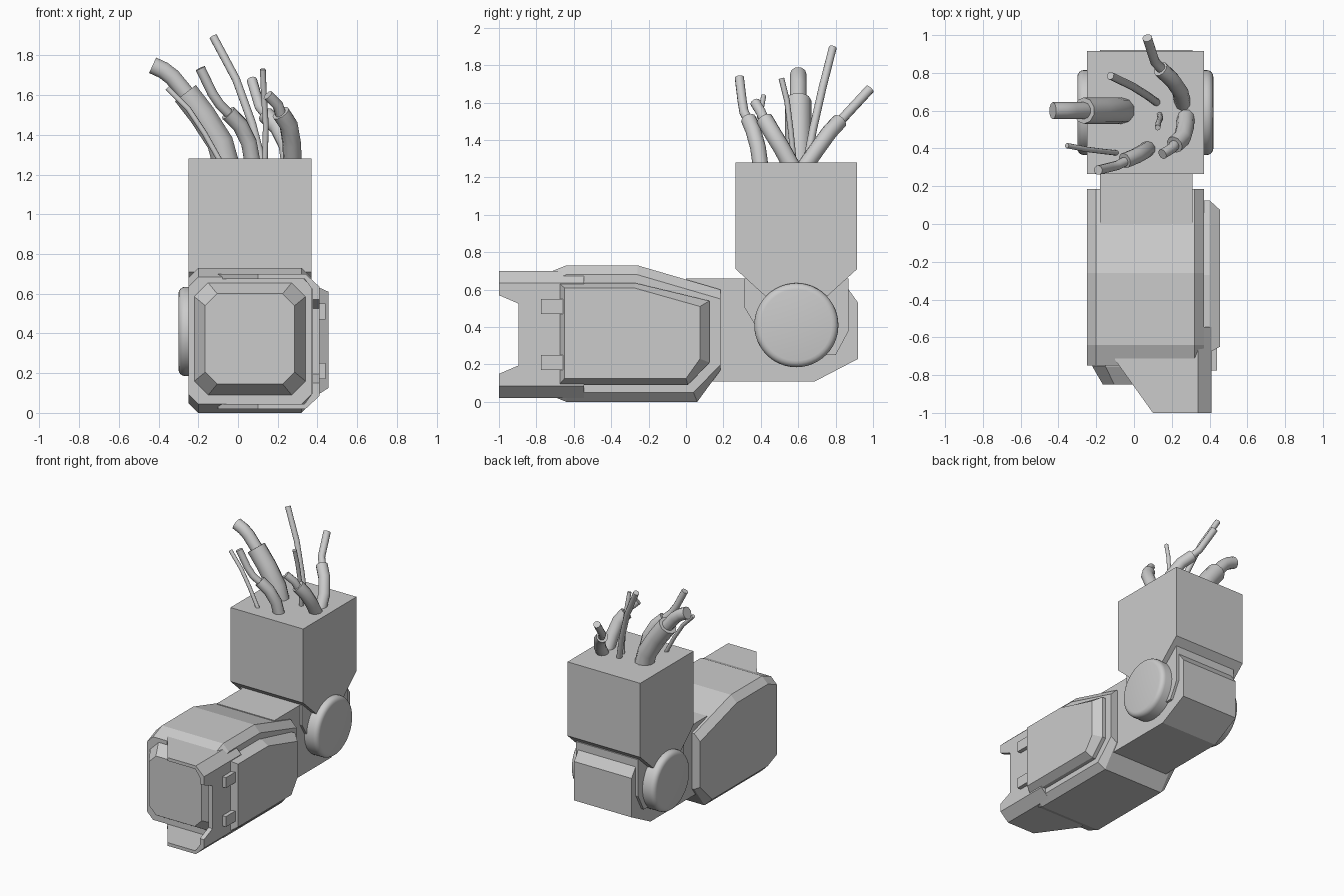
import bpy, bmesh, math

def mesh_object(name, bm):
    bmesh.ops.recalc_face_normals(bm, faces=bm.faces[:])
    me = bpy.data.meshes.new(name)
    bm.to_mesh(me)
    bm.free()
    ob = bpy.data.objects.new(name, me)
    bpy.context.collection.objects.link(ob)
    return ob

def loft(name, rings):
    """Skin matching rings of points and cap both ends."""
    bm = bmesh.new()
    vs = [[bm.verts.new(p) for p in r] for r in rings]
    n = len(vs[0])
    for a, b in zip(vs, vs[1:]):
        for i in range(n):
            j = (i + 1) % n
            bm.faces.new((a[i], a[j], b[j], b[i]))
    bm.faces.new(vs[0])
    bm.faces.new(vs[-1])
    return mesh_object(name, bm)

def extrude(name, profile, lo, hi, axis='x'):
    """Extrude a 2D profile along an axis: x -> (y,z), y -> (x,z), z -> (x,y)."""
    k = 'xyz'.index(axis)
    def ring(d):
        out = []
        for p in profile:
            q = list(p)
            q.insert(k, d)
            out.append(q)
        return out
    return loft(name, [ring(lo), ring(hi)])

def octagon(x0, x1, z0, z1, c, y):
    return [(x, y, z) for x, z in (
        (x0 + c, z0), (x1 - c, z0), (x1, z0 + c), (x1, z1 - c),
        (x1 - c, z1), (x0 + c, z1), (x0, z1 - c), (x0, z0 + c))]

def tube(name, points, radius):
    cu = bpy.data.curves.new(name, 'CURVE')
    cu.dimensions = '3D'
    cu.bevel_depth = radius
    cu.bevel_resolution = 3
    cu.use_fill_caps = True
    sp = cu.splines.new('POLY')
    sp.points.add(len(points) - 1)
    for p, co in zip(sp.points, points):
        p.co = (*co, 1)
    ob = bpy.data.objects.new(name, cu)
    bpy.context.collection.objects.link(ob)
    bpy.ops.object.select_all(action='DESELECT')
    ob.select_set(True)
    bpy.context.view_layer.objects.active = ob
    bpy.ops.object.convert(target='MESH')
    bpy.ops.object.shade_smooth_by_angle(angle=math.radians(50))

# Upper limb block with tapered lower end
extrude('upper_block', [(0.265, 1.28), (0.915, 1.28), (0.915, 0.71), (0.75, 0.56),
                        (0.43, 0.56), (0.265, 0.71)], -0.25, 0.37)

# Core body linking the shell to the joint
extrude('core_body', [(0, 0.66), (0.75, 0.66), (0.80, 0.62), (0.87, 0.60), (0.92, 0.53),
                      (0.92, 0.23), (0.69, 0.11), (0, 0.11)], -0.18, 0.31)
extrude('joint_plate', [(0.31, 0.66), (0.31, 0.51), (0.40, 0.36), (0.60, 0.25),
                        (0.80, 0.25), (0.87, 0.38), (0.87, 0.66)], -0.20, 0.33)

# Round pivot through the joint
bpy.ops.mesh.primitive_cylinder_add(vertices=48, radius=0.225, depth=0.72,
                                    location=(0.06, 0.59, 0.41), rotation=(0, math.pi / 2, 0))
pivot = bpy.context.object
pivot.name = 'pivot_disc'
bev = pivot.modifiers.new('rounded_rim', 'BEVEL')
bev.width = 0.035
bev.segments = 4
bev.limit_method = 'ANGLE'
bpy.ops.object.modifier_apply(modifier=bev.name)
bpy.ops.object.shade_smooth_by_angle(angle=math.radians(40))

# Main shell, chamfered along its top and bottom side edges
mid = [(-0.75, 0.685), (-0.64, 0.73), (-0.26, 0.73), (0.185, 0.60),
       (0.185, 0.17), (0.06, 0), (-0.64, 0), (-0.75, 0.045)]
side = [(-0.75, 0.635), (-0.64, 0.68), (-0.26, 0.68), (0.185, 0.55),
        (0.185, 0.20), (0.04, 0.05), (-0.64, 0.05), (-0.75, 0.095)]
loft('main_shell', [[(x, y, z) for y, z in prof] for x, prof in
                    ((-0.25, side), (-0.20, mid), (0.32, mid), (0.37, side))])

# Raised front panel
loft('front_panel', [octagon(-0.22, 0.34, 0.09, 0.655, 0.07, -0.74),
                     octagon(-0.22, 0.34, 0.09, 0.655, 0.07, -0.755),
                     octagon(-0.165, 0.285, 0.145, 0.60, 0.06, -0.85)])

# Raised side panel with sloped rim
rim = [(-0.68, 0.635), (-0.27, 0.635), (0.125, 0.54), (0.125, 0.21), (0.01, 0.09), (-0.68, 0.09)]
face = [(-0.65, 0.61), (-0.28, 0.61), (0.075, 0.51), (0.075, 0.23), (0.0, 0.125), (-0.65, 0.125)]
loft('side_panel', [[(x, y, z) for y, z in prof] for x, prof in
                    ((0.36, rim), (0.40, rim), (0.455, face))])

# Wrap-around bracket: side plate, then mirrored top and bottom prongs and clips
extrude('bracket_side', [(-1, 0.635), (-1, 0.57), (-0.895, 0.525), (-0.895, 0.195),
                         (-1, 0.15), (-1, 0.085), (-0.545, 0.085), (-0.545, 0.635)], 0.375, 0.41)
for tag, f in (('top', lambda z: z), ('bottom', lambda z: 0.72 - z)):
    extrude('bracket_prong_' + tag, [(-0.10, -0.72), (0.10, -1), (0.34, -1),
                                     (0.34, -0.545), (-0.10, -0.545)], f(0.675), f(0.70), 'z')
    extrude('bracket_corner_' + tag, [(x, f(z)) for x, z in (
        (0.34, 0.70), (0.41, 0.635), (0.375, 0.62), (0.335, 0.675))], -1, -0.545, 'y')
    extrude('panel_clip_' + tag, [(-0.775, f(0.55)), (-0.65, f(0.55)),
                                  (-0.65, f(0.47)), (-0.775, f(0.47))], 0.40, 0.44)

# Sleeved cables: a thick sleeve and the wire emerging from it
cables = [
    ('large', 0.07, [(-0.06, 0.6, 1.25), (-0.09, 0.6, 1.36), (-0.18, 0.6, 1.50), (-0.265, 0.6, 1.61)],
     0.045, [(-0.24, 0.6, 1.58), (-0.33, 0.6, 1.69), (-0.375, 0.6, 1.725), (-0.43, 0.6, 1.75)]),
    ('left', 0.042, [(0.075, 0.40, 1.25), (0.055, 0.385, 1.36), (0.01, 0.36, 1.45), (-0.05, 0.335, 1.51)],
     0.025, [(-0.03, 0.34, 1.49), (-0.09, 0.31, 1.55), (-0.13, 0.30, 1.61), (-0.19, 0.285, 1.735)]),
    ('right', 0.047, [(0.275, 0.57, 1.25), (0.27, 0.51, 1.36), (0.255, 0.455, 1.45), (0.215, 0.42, 1.51)],
     0.028, [(0.22, 0.425, 1.49), (0.20, 0.40, 1.55), (0.15, 0.37, 1.60)]),
    ('back', 0.043, [(0.26, 0.63, 1.25), (0.245, 0.70, 1.35), (0.20, 0.765, 1.44), (0.14, 0.82, 1.50)],
     0.026, [(0.16, 0.805, 1.48), (0.11, 0.86, 1.54), (0.07, 0.985, 1.675)]),
]
for tag, r1, sleeve, r2, wire in cables:
    tube('cable_sleeve_' + tag, sleeve, r1)
    tube('cable_wire_' + tag, wire, r2)

# Bare thin wires
tube('thin_wire_long', [(0.125, 0.64, 1.25), (0.07, 0.68, 1.46), (-0.01, 0.73, 1.68), (-0.125, 0.785, 1.895)], 0.021)
tube('thin_wire_left', [(-0.08, 0.375, 1.25), (-0.17, 0.385, 1.41), (-0.25, 0.395, 1.53), (-0.355, 0.415, 1.635)], 0.014)
tube('thin_wire_middle', [(0.135, 0.58, 1.25), (0.14, 0.56, 1.45), (0.13, 0.54, 1.61), (0.125, 0.51, 1.73)], 0.015)
